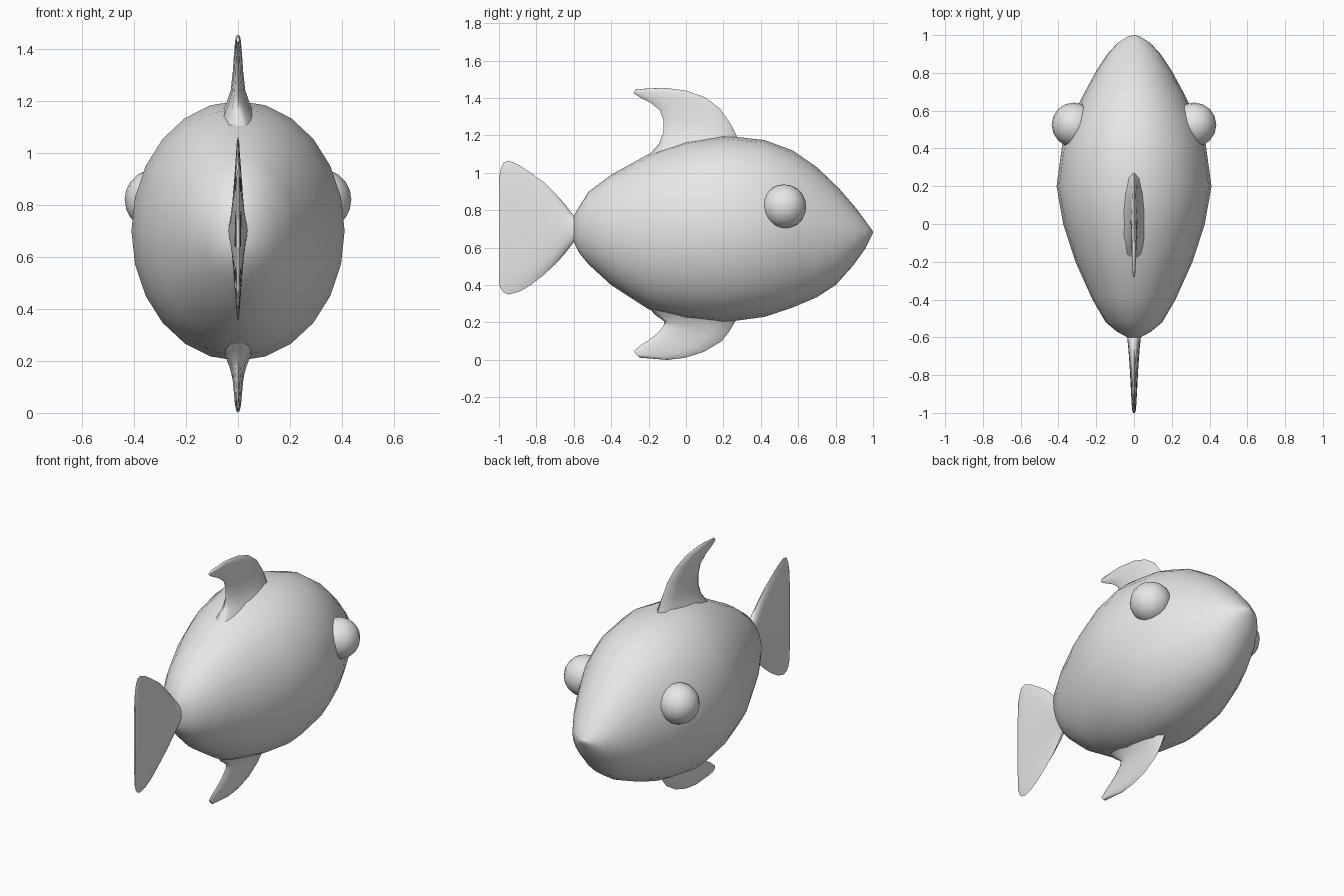
import bpy, bmesh, math

grey = bpy.data.materials.new("light grey")
grey.diffuse_color = (0.8, 0.8, 0.8, 1)


def finish(name, bm, angle):
    bmesh.ops.recalc_face_normals(bm, faces=bm.faces)
    mesh = bpy.data.meshes.new(name)
    bm.to_mesh(mesh)
    bm.free()
    mesh.materials.append(grey)
    obj = bpy.data.objects.new(name, mesh)
    bpy.context.collection.objects.link(obj)
    bpy.ops.object.select_all(action='DESELECT')
    obj.select_set(True)
    bpy.context.view_layer.objects.active = obj
    bpy.ops.object.shade_smooth_by_angle(angle=math.radians(angle))
    return obj


def loft(name, rows, sides, angle=60):
    """Skin elliptical rings; each row is (ya, za, yb, zb, half width)."""
    bm = bmesh.new()
    rings = []
    for ya, za, yb, zb, w in rows:
        ring = []
        for i in range(sides):
            t = 2 * math.pi * i / sides
            k = math.cos(t) / 2
            ring.append(bm.verts.new((w * math.sin(t),
                                      (ya + yb) / 2 + k * (ya - yb),
                                      (za + zb) / 2 + k * (za - zb))))
        rings.append(ring)
    for r, s in zip(rings, rings[1:]):
        for i in range(sides):
            j = (i + 1) % sides
            bm.faces.new((r[i], r[j], s[j], s[i]))
    bm.faces.new(rings[0])
    bm.faces.new(rings[-1])
    return finish(name, bm, angle)


# Body, from the tail root to the nose
loft("body", [
    (-0.60, 0.77, -0.60, 0.63, 0.035),
    (-0.57, 0.82, -0.57, 0.57, 0.09),
    (-0.52, 0.90, -0.52, 0.51, 0.15),
    (-0.40, 0.99, -0.40, 0.40, 0.22),
    (-0.20, 1.10, -0.20, 0.27, 0.31),
    (0.00, 1.17, 0.00, 0.22, 0.375),
    (0.20, 1.20, 0.20, 0.20, 0.41),
    (0.42, 1.175, 0.42, 0.23, 0.38),
    (0.57, 1.12, 0.57, 0.28, 0.325),
    (0.70, 1.03, 0.70, 0.335, 0.26),
    (0.82, 0.915, 0.80, 0.40, 0.20),
    (0.91, 0.81, 0.89, 0.50, 0.14),
    (0.965, 0.735, 0.955, 0.59, 0.085),
    (0.995, 0.695, 0.985, 0.65, 0.035),
    (1.00, 0.683, 0.998, 0.673, 0.008),
], 24, 80)

# Top fin, flared at the root and swept back to the tip
loft("dorsal_fin", [
    (0.28, 1.15, -0.22, 1.07, 0.085),
    (0.27, 1.20, -0.145, 1.155, 0.05),
    (0.24, 1.26, -0.12, 1.22, 0.028),
    (0.18, 1.345, -0.12, 1.28, 0.02),
    (0.10, 1.405, -0.14, 1.335, 0.016),
    (0.00, 1.44, -0.19, 1.375, 0.013),
    (-0.12, 1.455, -0.24, 1.40, 0.011),
    (-0.27, 1.447, -0.28, 1.425, 0.006),
], 12, 80)

# Belly fin
loft("belly_fin", [
    (0.28, 0.25, -0.22, 0.31, 0.085),
    (0.26, 0.20, -0.17, 0.245, 0.05),
    (0.23, 0.15, -0.115, 0.205, 0.032),
    (0.19, 0.10, -0.12, 0.18, 0.022),
    (0.10, 0.045, -0.155, 0.14, 0.017),
    (0.00, 0.012, -0.20, 0.105, 0.014),
    (-0.10, 0.0, -0.24, 0.08, 0.011),
    (-0.25, 0.012, -0.28, 0.045, 0.006),
], 12, 80)

# Tail fin, fanning out and thinning to a flat rear edge
tail = [(-0.58, 0.64, 0.76, 0.04), (-0.60, 0.63, 0.77, 0.036),
        (-0.65, 0.565, 0.835, 0.031), (-0.70, 0.51, 0.89, 0.027),
        (-0.76, 0.455, 0.95, 0.023), (-0.83, 0.40, 1.00, 0.019),
        (-0.89, 0.365, 1.04, 0.016), (-0.945, 0.35, 1.065, 0.013),
        (-0.975, 0.36, 1.055, 0.011), (-0.99, 0.38, 1.02, 0.009),
        (-1.0, 0.41, 0.97, 0.005)]
loft("tail_fin", [(y, top, y, low, w) for y, low, top, w in tail], 16, 60)

# Bulging eyes
for side, name in ((-1, "left_eye"), (1, "right_eye")):
    bm = bmesh.new()
    bmesh.ops.create_uvsphere(bm, u_segments=16, v_segments=10, radius=0.118)
    bmesh.ops.translate(bm, verts=bm.verts, vec=(side * 0.318, 0.525, 0.82))
    finish(name, bm, 60)
